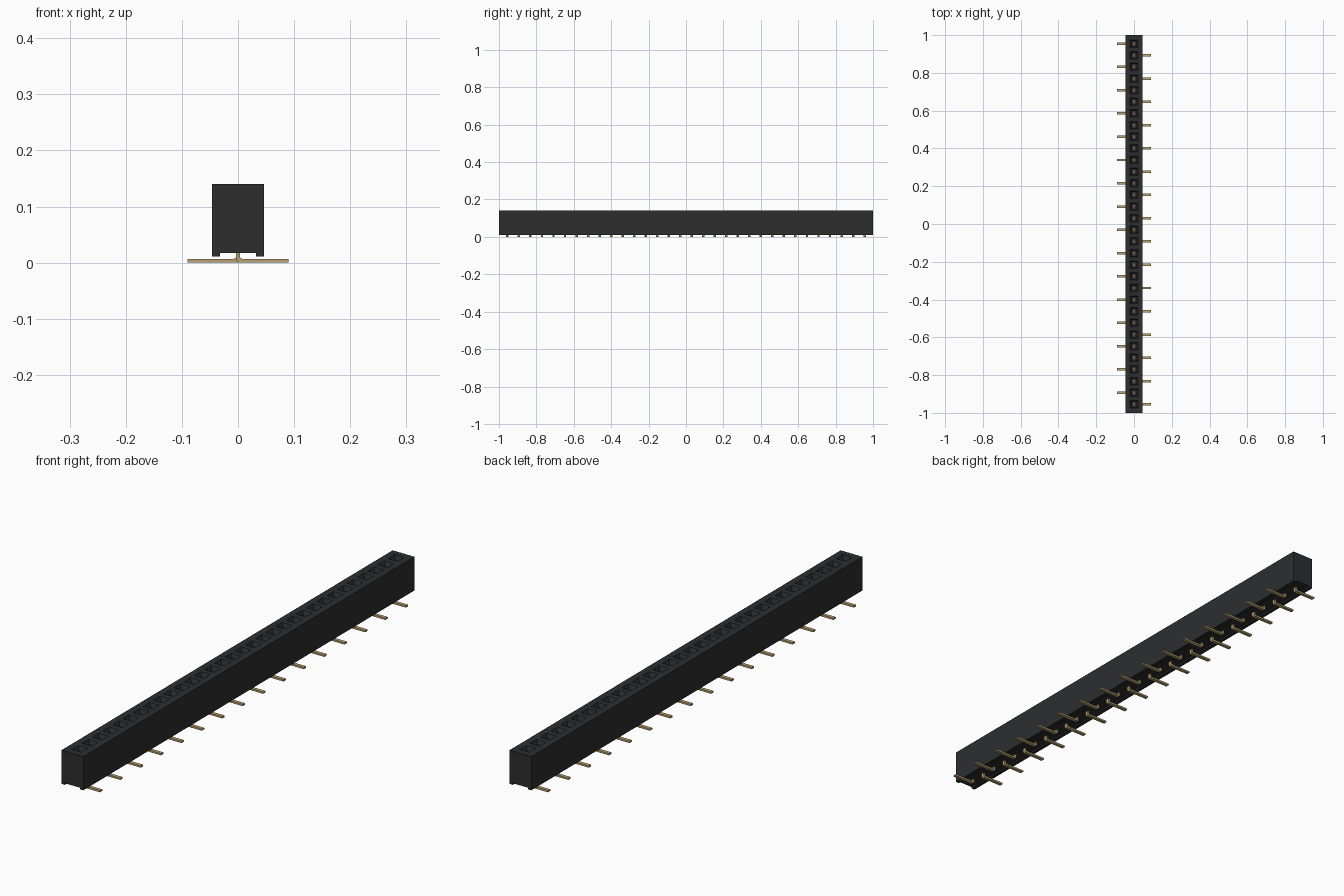
import bpy, bmesh, math

cube = bpy.data.objects.get("Cube")
if cube:
    bpy.data.objects.remove(cube, do_unlink=True)

COUNT, PITCH = 32, 0.0616
PIN_Y = [(i - (COUNT - 1) / 2) * PITCH for i in range(COUNT)]
HOLE = 0.02


def material(name, rgb):
    m = bpy.data.materials.new(name)
    m.use_nodes = True
    m.diffuse_color = (*rgb, 1)
    m.node_tree.nodes["Principled BSDF"].inputs["Base Color"].default_value = (*rgb, 1)
    return m


def finish(name, bm, mat):
    bmesh.ops.recalc_face_normals(bm, faces=bm.faces)
    mesh = bpy.data.meshes.new(name)
    bm.to_mesh(mesh)
    bm.free()
    mesh.materials.append(mat)
    obj = bpy.data.objects.new(name, mesh)
    bpy.context.collection.objects.link(obj)
    return obj


def loft(bm, profile, stations):
    """Sweep a closed x-z profile through y stations and cap both ends."""
    rings = [[bm.verts.new((x, y, z)) for x, z in profile] for y in stations]
    n = len(profile)
    for a, b in zip(rings, rings[1:]):
        for i in range(n):
            j = (i + 1) % n
            bm.faces.new((a[i], a[j], b[j], b[i]))
    bm.faces.new(rings[0])
    bm.faces.new(rings[-1])


black = material("black plastic", (0.026, 0.027, 0.028))
gold = material("gold metal", (0.50, 0.36, 0.17))

# Housing: channelled underside, one tapered socket per contact
half = [(HOLE, 0.14), (0.046, 0.14), (0.046, 0.011), (0.032, 0.011), (0.032, 0.017)]
profile = half + [(-x, z) for x, z in reversed(half)]
stations = [-1] + [y + s * HOLE for y in PIN_Y for s in (-1, 1)] + [1]
bm = bmesh.new()
loft(bm, profile, stations)
bmesh.ops.recalc_face_normals(bm, faces=bm.faces)
mouths = []
for f in bm.faces:
    c = f.calc_center_median()
    if f.normal.z > 0.9 and c.z > 0.13 and abs(c.x) < 0.01:
        if min(abs(c.y - y) for y in PIN_Y) < 0.005:
            mouths.append(f)
bmesh.ops.inset_individual(bm, faces=mouths, thickness=0.008, depth=-0.014)
shafts = bmesh.ops.extrude_discrete_faces(bm, faces=mouths)["faces"]
bmesh.ops.translate(bm, vec=(0, 0, -0.06), verts=list({v for f in shafts for v in f.verts}))
finish("housing", bm, black)

# Surface-mount legs: flat foot, rounded bend and upright stem, alternating sides
T, R = 0.0035, 0.004
bend = [(T + R - R * math.sin(a), 0.007 + R - R * math.cos(a))
        for a in (math.pi / 2 * k / 4 for k in range(5))]
heel = [(-T + 0.006 * (1 - math.cos(a)), 0.006 - 0.006 * math.sin(a))
        for a in (math.pi / 2 * k / 4 for k in range(5))]
leg = [(0.089, 0), (0.09, 0.001), (0.09, 0.006), (0.089, 0.007)]
leg += bend + [(T, 0.03), (-T, 0.03)] + heel
bm = bmesh.new()
for i, y in enumerate(PIN_Y):
    side = 1 if i % 2 == 0 else -1
    loft(bm, [(side * x, z) for x, z in leg], [y - 0.0065, y + 0.0065])
finish("contact_legs", bm, gold)

# Contact tips standing inside the sockets
bm = bmesh.new()
for y in PIN_Y:
    loft(bm, [(-0.006, 0.06), (0.006, 0.06), (0.006, 0.09), (-0.006, 0.09)],
         [y - 0.009, y + 0.009])
finish("contact_tips", bm, gold)
